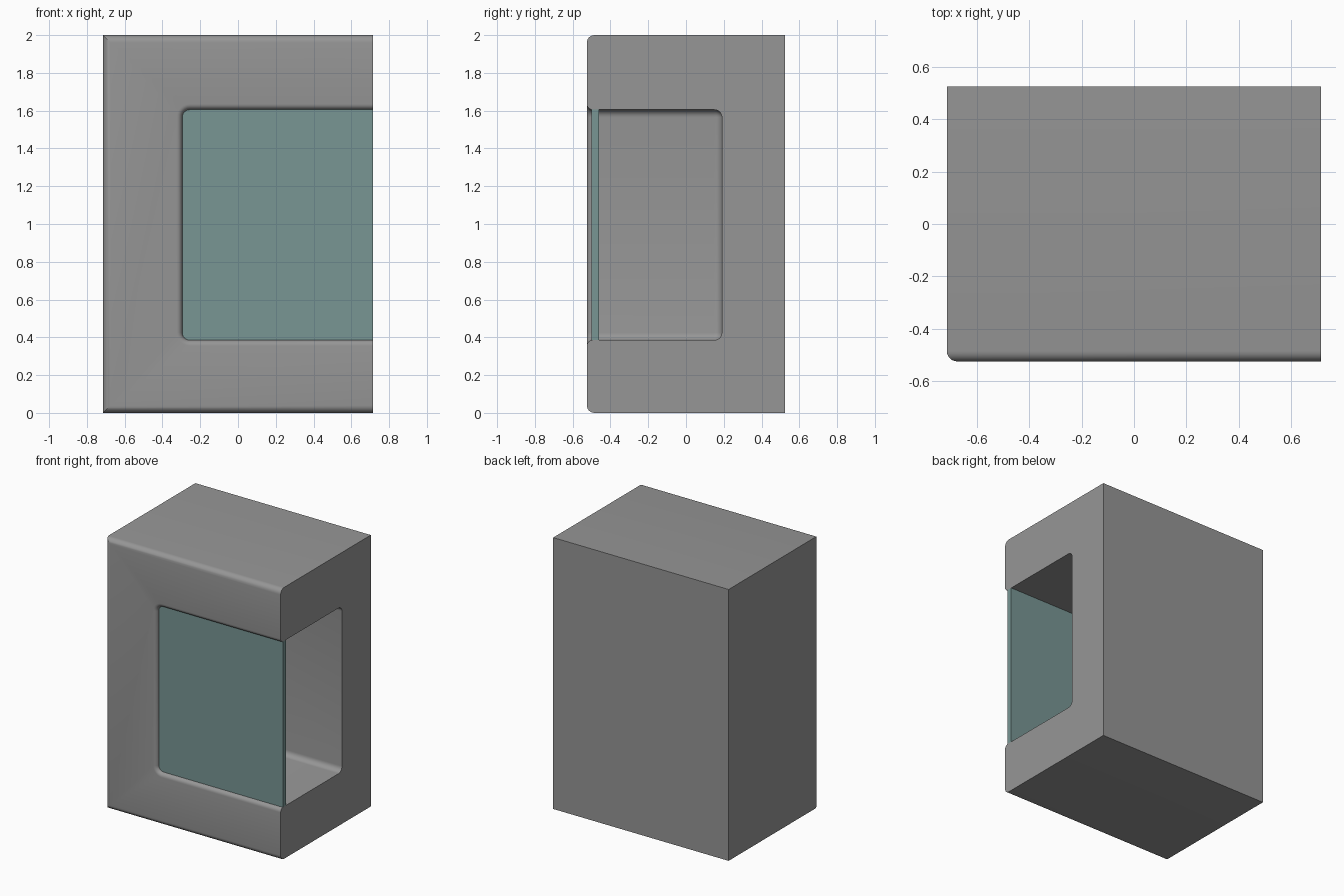
import bpy, bmesh
from math import sin, cos, pi

W, D, H = 1.43, 1.05, 2.0
FRONT = -D / 2
EDGE = 0.04          # rounding of outer edges and niche corners
RIM = 0.03           # rounding of the window rim
NX, NY, Z0, Z1 = -0.295, 0.19, 0.385, 1.605   # niche walls
STEPS = 6


def material(name, rgb):
    m = bpy.data.materials.new(name)
    m.use_nodes = True
    m.diffuse_color = (*rgb, 1)
    m.node_tree.nodes["Principled BSDF"].inputs["Base Color"].default_value = (*rgb, 1)
    return m


def make_object(name, bm, mat):
    bmesh.ops.recalc_face_normals(bm, faces=bm.faces)
    mesh = bpy.data.meshes.new(name)
    bm.to_mesh(mesh)
    bm.free()
    mesh.materials.append(mat)
    obj = bpy.data.objects.new(name, mesh)
    bpy.context.collection.objects.link(obj)
    return obj


def niche_outline(grow):
    """Niche cross-section, rounded on its closed side and open to +x."""
    r = EDGE + grow
    pts = [(W, Z0 - grow)]
    for cz, start in ((Z0 + EDGE, 1.5 * pi), (Z1 - EDGE, pi)):
        for i in range(STEPS + 1):
            a = start - i * pi / 2 / STEPS
            pts.append((NX + EDGE + r * cos(a), cz + r * sin(a)))
    return pts + [(W, Z1 + grow)]


if "Cube" in bpy.data.objects:
    bpy.data.objects.remove(bpy.data.objects["Cube"])

grey = material("grey casing", (0.305, 0.305, 0.305))
teal = material("teal glass", (0.188, 0.305, 0.296))

# Casing: block with rounded front edges, square on the open side
bm = bmesh.new()
bmesh.ops.create_cube(bm, size=1)
for v in bm.verts:
    v.co = (v.co.x * W, v.co.y * D, (v.co.z + 0.5) * H)
front_edges = [e for e in bm.edges
               if all(v.co.y < 0 for v in e.verts) and any(v.co.x < 0 for v in e.verts)]
bmesh.ops.bevel(bm, geom=front_edges, offset=EDGE, segments=STEPS, profile=0.5,
                affect='EDGES')
casing = make_object("casing", bm, grey)

# Niche cutter: lofted from the filleted back wall to the flared window rim
angles = [i * pi / 2 / STEPS for i in range(STEPS + 1)]
sections = [(NY - EDGE * (1 - cos(a)), -EDGE * (1 - sin(a))) for a in angles]
sections += [(FRONT + RIM * (1 - sin(a)), RIM * (1 - cos(a))) for a in angles]
sections.append((FRONT - 0.1, RIM))
bm = bmesh.new()
rings = [[bm.verts.new((x, y, z)) for x, z in niche_outline(grow)] for y, grow in sections]
for a, b in zip(rings, rings[1:]):
    for i in range(len(a)):
        j = (i + 1) % len(a)
        bm.faces.new((a[i], a[j], b[j], b[i]))
bm.faces.new(rings[0])
bm.faces.new(rings[-1])
bmesh.ops.remove_doubles(bm, verts=bm.verts, dist=0.0001)
cutter = make_object("niche_cutter", bm, grey)
cutter.hide_render = True

cut = casing.modifiers.new("niche", 'BOOLEAN')
cut.operation = 'DIFFERENCE'
cut.solver = 'EXACT'
cut.object = cutter
bpy.ops.object.select_all(action='DESELECT')
bpy.context.view_layer.objects.active = casing
casing.select_set(True)
bpy.ops.object.modifier_apply(modifier=cut.name)
bpy.data.objects.remove(cutter)
bpy.ops.object.shade_smooth_by_angle(angle=pi / 6)

# Glass pane: fills the window just behind its rim
bm = bmesh.new()
outline = [(min(x, W / 2), z) for x, z in niche_outline(0)]
pane = bm.faces.new([bm.verts.new((x, -0.5, z)) for x, z in outline])
back = bmesh.ops.extrude_face_region(bm, geom=[pane], use_keep_orig=True)["geom"]
for v in back:
    if isinstance(v, bmesh.types.BMVert):
        v.co.y += 0.04
make_object("glass_pane", bm, teal)
